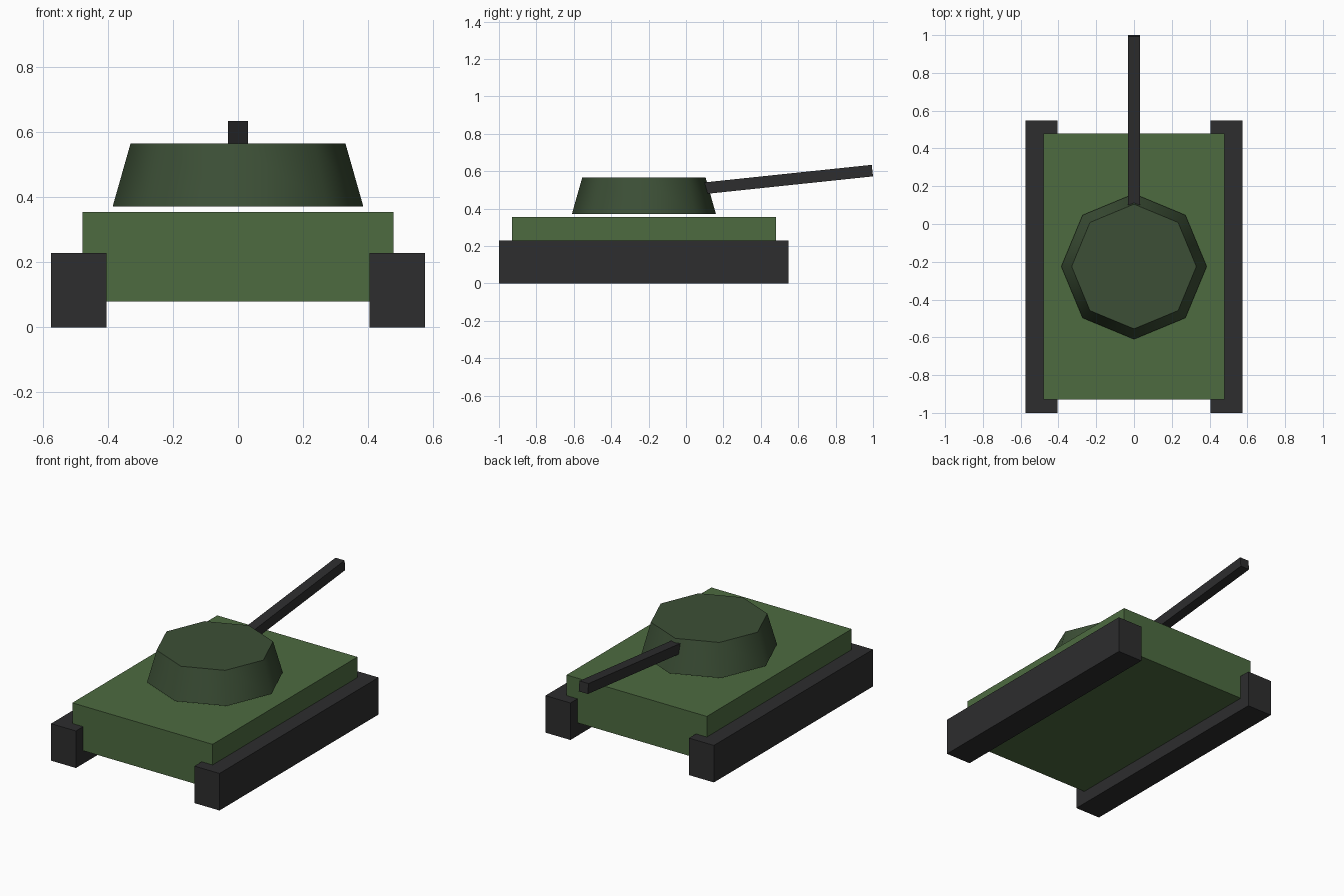
import bpy, math

if "Cube" in bpy.data.objects:
    bpy.data.objects.remove(bpy.data.objects["Cube"])


def material(name, rgb):
    """Flat colour from 8-bit sRGB, stored as linear."""
    def lin(c):
        c /= 255
        return c / 12.92 if c <= 0.04045 else ((c + 0.055) / 1.055) ** 2.4
    m = bpy.data.materials.new(name)
    m.diffuse_color = (*[lin(c) for c in rgb], 1)
    m.use_nodes = True
    m.node_tree.nodes["Principled BSDF"].inputs["Base Color"].default_value = m.diffuse_color
    return m


def box(name, lo, hi, mat):
    """Box spanning two opposite corners."""
    center = [(a + b) / 2 for a, b in zip(lo, hi)]
    bpy.ops.mesh.primitive_cube_add(size=1, location=center)
    ob = bpy.context.object
    ob.name = name
    ob.scale = [b - a for a, b in zip(lo, hi)]
    bpy.ops.object.transform_apply(location=False, rotation=False, scale=True)
    ob.data.materials.append(mat)
    return ob


hull_green = material("hull green", (77, 107, 64))
turret_green = material("dark turret green", (60, 79, 54))
track_black = material("charcoal", (45, 45, 46))

# Hull
box("hull", (-0.478, -0.93, 0.08), (0.478, 0.48, 0.355), hull_green)

# Tracks
for side, x0 in (("left", -0.574), ("right", 0.404)):
    box(side + "_track", (x0, -1.0, 0.0), (x0 + 0.17, 0.548, 0.228), track_black)

# Turret: tapered octagon with corners on the axes, smooth around its sides
z0, z1 = 0.371, 0.565
bpy.ops.mesh.primitive_cone_add(vertices=8, radius1=0.385, radius2=0.33,
                                depth=z1 - z0, location=(0, -0.225, (z0 + z1) / 2))
turret = bpy.context.object
turret.name = "turret"
turret.data.materials.append(turret_green)
bpy.ops.object.shade_smooth_by_angle(angle=math.radians(55))

# Gun barrel: square bar raised by six degrees, its tip at y = 1
length, tilt = 0.9, math.radians(6)
barrel = box("gun_barrel", (-0.031, -length / 2, -0.031), (0.031, length / 2, 0.031), track_black)
barrel.rotation_euler.x = tilt
barrel.location = (0, 0.9965 - length / 2 * math.cos(tilt),
                   0.603 - length / 2 * math.sin(tilt))
